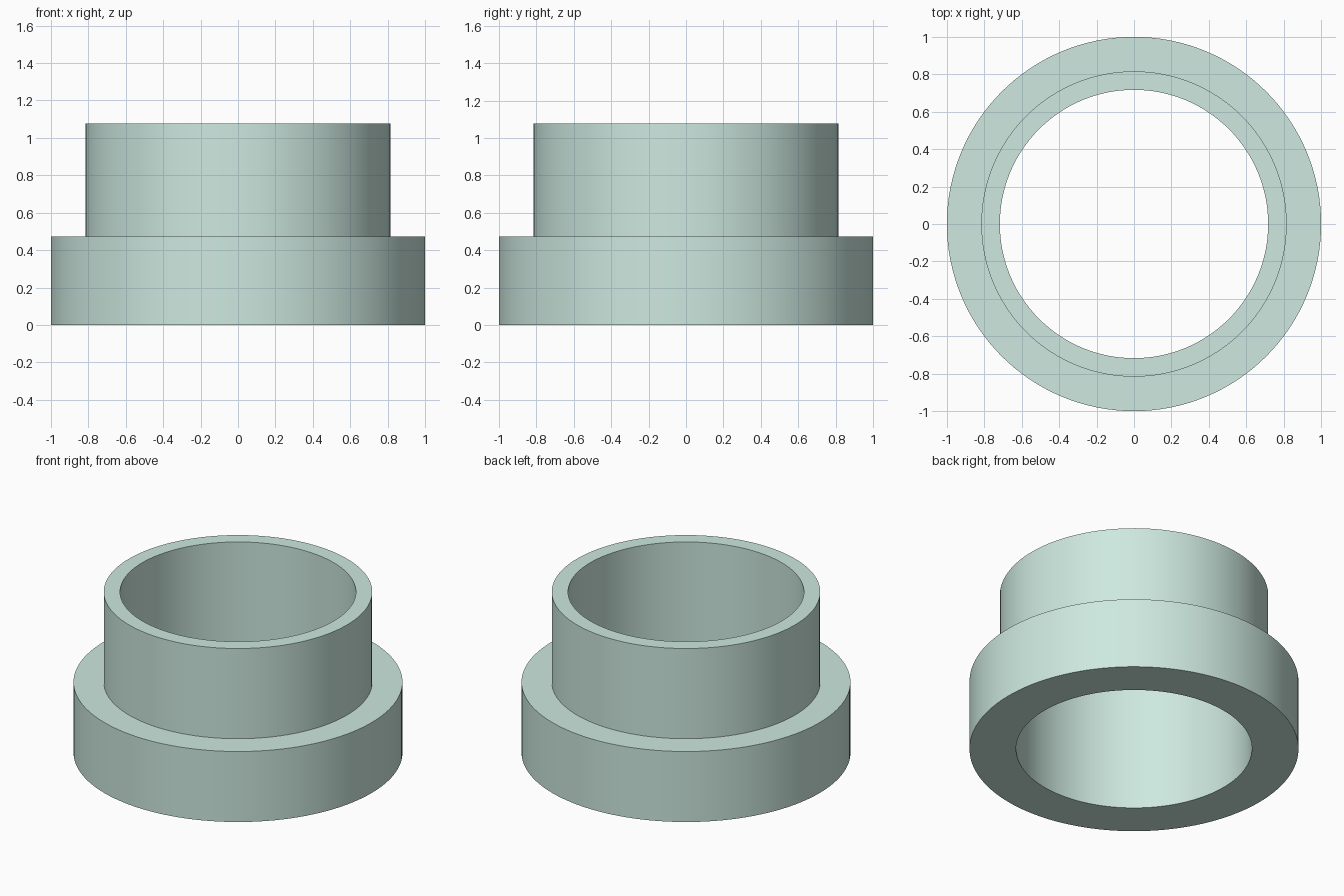
import bpy, bmesh, math

if "Cube" in bpy.data.objects:
    bpy.data.objects.remove(bpy.data.objects["Cube"])

SIDES = 128
# Closed (radius, height) cross-section: flange, neck and straight bore
PROFILE = [(0.717, 0.0), (1.0, 0.0), (1.0, 0.473),
           (0.816, 0.473), (0.816, 1.078), (0.717, 1.078)]


def lathe(name, profile, sides):
    """Revolve a closed profile around z into a ring-shaped solid."""
    bm = bmesh.new()
    rings = []
    for i in range(sides):
        a = 2 * math.pi * i / sides
        rings.append([bm.verts.new((r * math.cos(a), r * math.sin(a), z))
                      for r, z in profile])
    n = len(profile)
    for i in range(sides):
        here, there = rings[i], rings[(i + 1) % sides]
        for j in range(n):
            k = (j + 1) % n
            bm.faces.new((here[j], there[j], there[k], here[k]))
    bmesh.ops.recalc_face_normals(bm, faces=bm.faces)
    mesh = bpy.data.meshes.new(name)
    bm.to_mesh(mesh)
    bm.free()
    obj = bpy.data.objects.new(name, mesh)
    bpy.context.collection.objects.link(obj)
    return obj


# Flanged bushing
bushing = lathe("flanged_bushing", PROFILE, SIDES)
mat = bpy.data.materials.new("pale_green")
mat.diffuse_color = (0.61, 0.81, 0.74, 1.0)
mat.use_nodes = True
mat.node_tree.nodes["Principled BSDF"].inputs["Base Color"].default_value = mat.diffuse_color
bushing.data.materials.append(mat)

# Smooth round walls, sharp rims
bpy.context.view_layer.objects.active = bushing
bushing.select_set(True)
bpy.ops.object.shade_smooth_by_angle(angle=math.radians(30))
